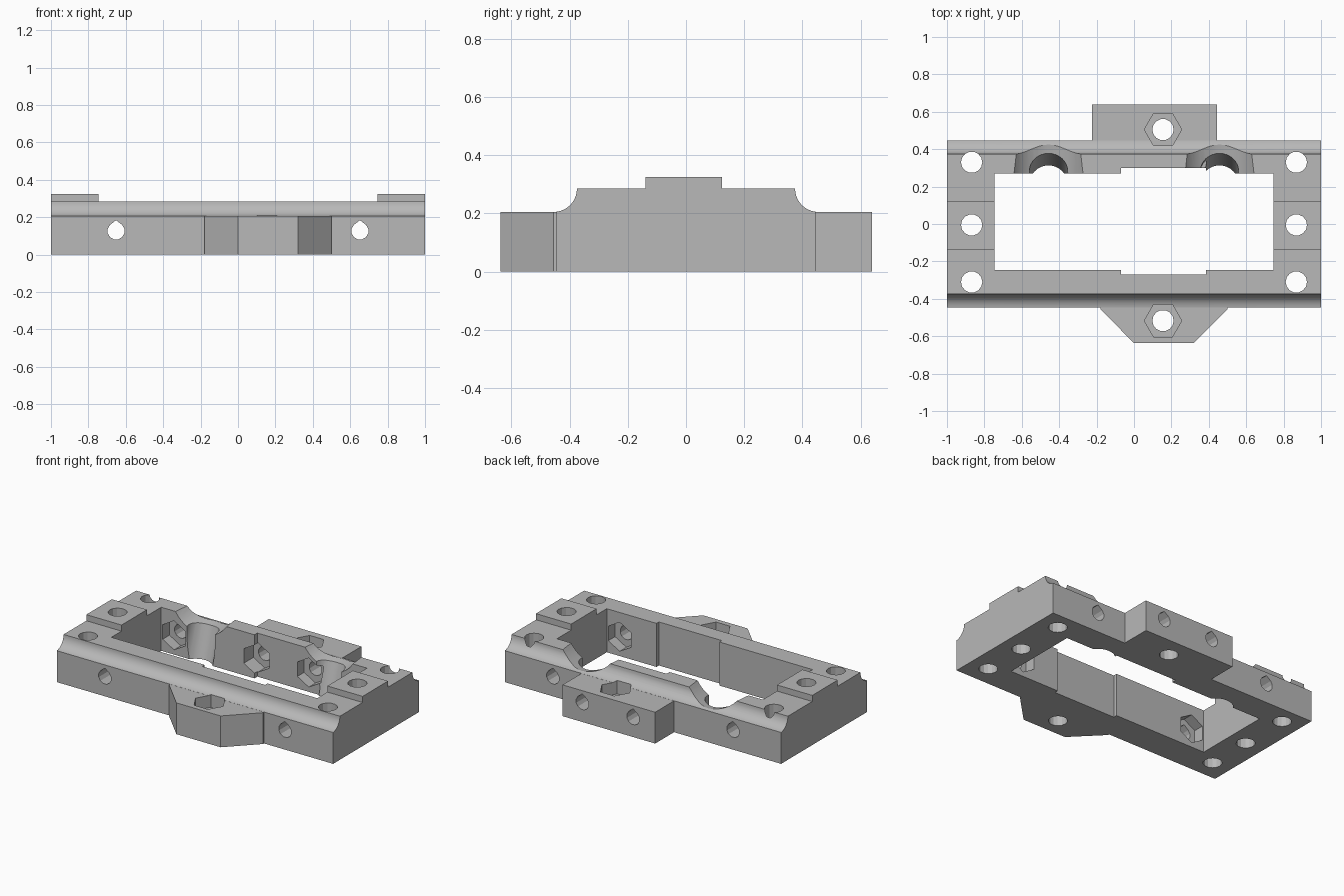
import bpy, bmesh, math

if "Cube" in bpy.data.objects:
    bpy.data.objects.remove(bpy.data.objects["Cube"], do_unlink=True)

grey = bpy.data.materials.new("plain grey")
grey.use_nodes = True
GREY = (0.48, 0.48, 0.48, 1)
grey.diffuse_color = GREY
grey.node_tree.nodes["Principled BSDF"].inputs["Base Color"].default_value = GREY

MAP = {"x": lambda u, v, w: (w, u, v),
       "y": lambda u, v, w: (u, w, v),
       "z": lambda u, v, w: (u, v, w)}


def prism(name, outline, axis, start, end, shear=0.0):
    """Extrude a 2D outline along an axis, optionally sheared in its second direction."""
    bm = bmesh.new()
    place = MAP[axis]
    low = [bm.verts.new(place(u, v, start)) for u, v in outline]
    high = [bm.verts.new(place(u, v + shear * (end - start), end)) for u, v in outline]
    bm.faces.new(low)
    bm.faces.new(high)
    for i in range(len(outline)):
        j = (i + 1) % len(outline)
        bm.faces.new((low[i], low[j], high[j], high[i]))
    bmesh.ops.recalc_face_normals(bm, faces=bm.faces)
    mesh = bpy.data.meshes.new(name)
    bm.to_mesh(mesh)
    bm.free()
    mesh.materials.append(grey)
    obj = bpy.data.objects.new(name, mesh)
    bpy.context.collection.objects.link(obj)
    return obj


def ring(u, v, radius, sides, turn=0.0):
    return [(u + radius * math.cos(turn + math.tau * i / sides),
             v + radius * math.sin(turn + math.tau * i / sides)) for i in range(sides)]


def rect(u0, u1, v0, v1):
    return [(u0, v0), (u1, v0), (u1, v1), (u0, v1)]


def combine(target, tool, operation):
    """Apply a boolean and discard the tool."""
    tool.hide_render = True
    mod = target.modifiers.new("boolean", "BOOLEAN")
    mod.operation, mod.object, mod.solver = operation, tool, "EXACT"
    bpy.context.view_layer.objects.active = target
    bpy.ops.object.modifier_apply(modifier=mod.name)
    bpy.data.objects.remove(tool, do_unlink=True)


# Long body with a concave cove along both top edges
HALF, LEDGE, TOP, COVE = 0.445, 0.205, 0.285, 0.08
cove = []
for i in range(11):
    a = math.radians(180 + 83 * i / 10)
    cove.append((0.455 + COVE * math.cos(a), TOP + COVE * math.sin(a)))
cove.append((HALF, 0))
frame = prism("mounting_frame", cove + [(-y, z) for y, z in reversed(cove)], "x", -1, 1)


def add(tool):
    combine(frame, tool, "UNION")


def cut(tool):
    combine(frame, tool, "DIFFERENCE")


# Raised end pads
for x0, x1 in ((-1, -0.745), (0.745, 1)):
    add(prism("end_pad", rect(x0, x1, -0.14, 0.123), "z", 0.2, 0.325))

# Rear block and tapered front lug
add(prism("rear_block", rect(-0.225, 0.445, 0.4, 0.64), "z", 0, LEDGE))
lug = [(-0.18, -0.4), (-0.18, -0.455), (0, -0.637), (0.32, -0.637), (0.5, -0.455), (0.5, -0.4)]
add(prism("front_lug", lug, "z", 0, LEDGE))

# Central opening with shallow recesses in both long walls
cut(prism("opening", rect(-0.745, 0.745, -0.245, 0.27), "z", -0.1, 0.5))
cut(prism("recess", rect(-0.07, 0.385, -0.27, 0.3), "z", -0.1, 0.5))

# Cable notches over the rear wall, each with a sloping chute beneath
for x in (-0.457, 0.457):
    cut(prism("cable_notch", ring(x, 0.392, 0.22, 48), "y", 0.2, 0.55, 0.173))
    cut(prism("cable_chute", ring(x, 0.204, 0.103, 32), "z", -0.02, 0.3, 0.316))

# Vertical screw holes at both ends
for x in (-0.868, 0.868):
    for y in (-0.31, -0.005, 0.33):
        cut(prism("screw_hole", ring(x, y, 0.057, 14), "z", -0.1, 0.5))

# Vertical bolt holes with hexagonal nut pockets in lug and block
for y in (-0.517, 0.505):
    cut(prism("bolt_hole", ring(0.155, y, 0.057, 14), "z", -0.1, 0.5))
    cut(prism("nut_pocket", ring(0.155, y, 0.1, 6), "z", 0.125, 0.4))


def teardrop(x, z):
    arc = [(x + 0.046 * math.cos(math.radians(a)), z + 0.046 * math.sin(math.radians(a)))
           for a in range(135, 406, 30)]
    return arc + [(x, z + 0.058)]


# Horizontal teardrop bores with nut pockets opening to the inside
BORE_Z = 0.126
bores = [(-0.652, -0.245, -0.7), (0.652, -0.245, -0.7),
         (-0.652, 0.27, 0.7), (0.652, 0.27, 0.7),
         (-0.065, 0.3, 0.7), (0.302, 0.3, 0.7)]
for x, wall, outside in bores:
    side = math.copysign(1, wall)
    inner = wall - 0.05 * side
    cut(prism("bore", teardrop(x, BORE_Z), "y", min(inner, outside), max(inner, outside)))
    deep = wall + 0.07 * side
    cut(prism("bore_nut_pocket", ring(x, BORE_Z, 0.095, 6, math.pi / 6), "y",
              min(inner, deep), max(inner, deep)))

# Smooth curved surfaces, keep machined edges crisp
bpy.ops.object.select_all(action="DESELECT")
frame.select_set(True)
bpy.context.view_layer.objects.active = frame
bpy.ops.object.shade_smooth_by_angle(angle=math.radians(20))
